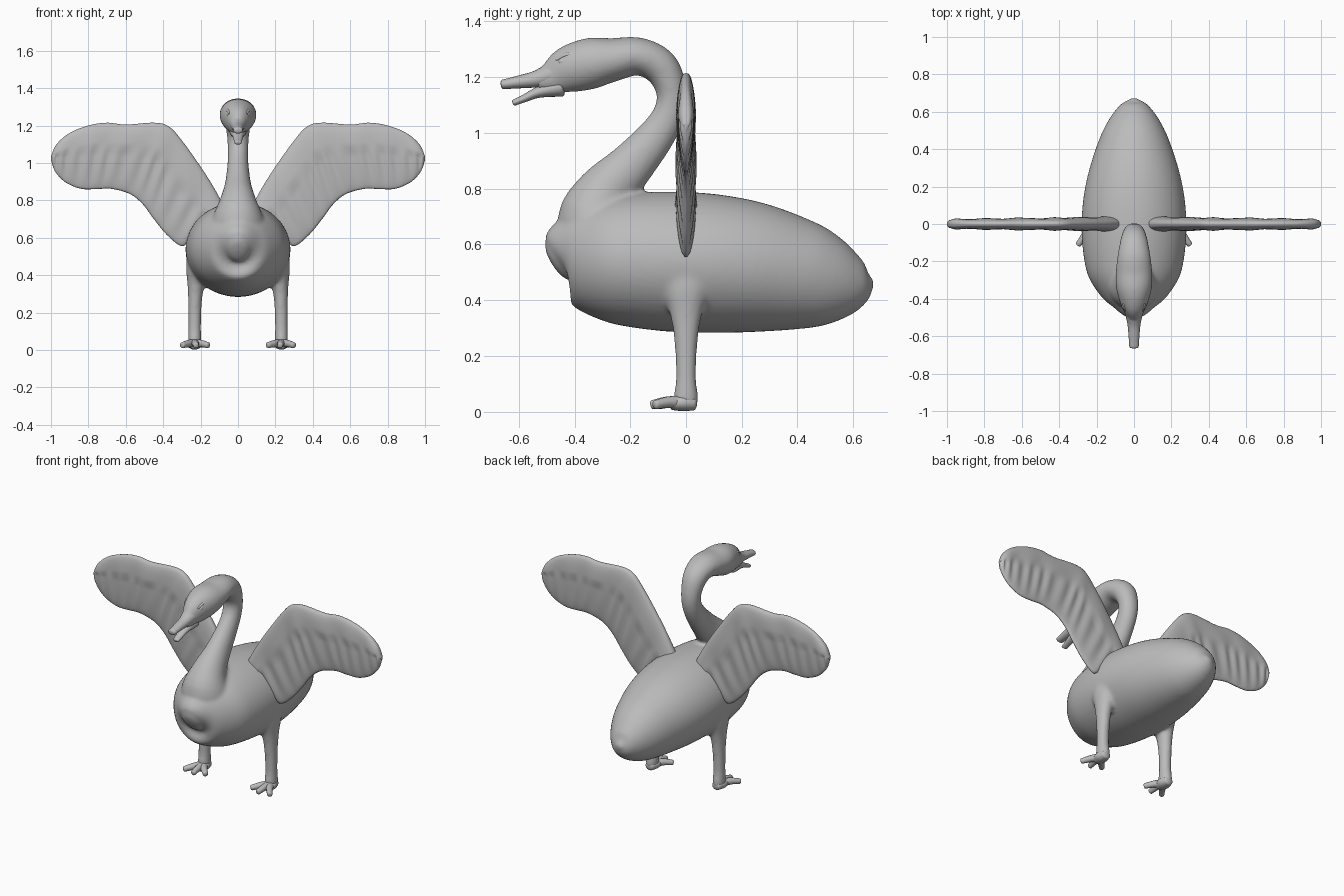
import bpy
import bmesh
import math
from mathutils import Vector

default_cube = bpy.data.objects.get("Cube")
if default_cube:
    bpy.data.objects.remove(default_cube, do_unlink=True)

# One plain material
grey = bpy.data.materials.new("plain grey")
grey.use_nodes = True
colour = (0.5, 0.5, 0.5, 1)
grey.diffuse_color = colour
shader = next(n for n in grey.node_tree.nodes if n.type == "BSDF_PRINCIPLED")
shader.inputs["Base Color"].default_value = colour
shader.inputs["Roughness"].default_value = 0.7


def interpolate(points, steps):
    """Smooth curve through tuples of any length."""
    result = []
    last = len(points) - 1
    for i in range(last):
        a, b = points[max(i - 1, 0)], points[i]
        c, d = points[i + 1], points[min(i + 2, last)]
        for k in range(steps):
            t = k / steps
            result.append(tuple(
                q + t / 2 * (r - p + t * (2 * p - 5 * q + 4 * r - s + t * (3 * (q - r) + s - p)))
                for p, q, r, s in zip(a, b, c, d)))
    result.append(tuple(points[last]))
    return result


def skin(bm, rings):
    """Join closed rings of points into a capped surface."""
    loops = [[bm.verts.new(p) for p in ring] for ring in rings]
    for low, high in zip(loops, loops[1:]):
        count = len(low)
        for i in range(count):
            j = (i + 1) % count
            bm.faces.new((low[i], low[j], high[j], high[i]))
    bm.faces.new(loops[0][::-1])
    bm.faces.new(loops[-1])


def tube(bm, stations, sides=20, steps=4, bulge=0.4):
    """Oval tube; each station is x, y, z, sideways radius, other radius."""
    path = interpolate(stations, steps)
    sections = []
    last = len(path) - 1
    for i, s in enumerate(path):
        ahead = Vector(path[min(i + 1, last)][:3])
        behind = Vector(path[max(i - 1, 0)][:3])
        sections.append((Vector(s[:3]), (ahead - behind).normalized(), s[3], s[4]))

    def rounded(section, sign):
        centre, along, rx, rv = section
        return [(centre + along * sign * bulge * min(rx, rv) * math.sin(a), along,
                 rx * math.cos(a), rv * math.cos(a)) for a in (0.5, 1, 1.4)]

    sections = rounded(sections[0], -1)[::-1] + sections + rounded(sections[-1], 1)
    rings = []
    for centre, along, rx, rv in sections:
        side = Vector((1, 0, 0))
        side = (side - along * side.dot(along)).normalized()
        up = along.cross(side)
        angles = [math.tau * k / sides for k in range(sides)]
        rings.append([centre + side * rx * math.cos(a) + up * rv * math.sin(a) for a in angles])
    skin(bm, rings)


def finish(bm, name):
    bmesh.ops.recalc_face_normals(bm, faces=bm.faces)
    mesh = bpy.data.meshes.new(name)
    bm.to_mesh(mesh)
    bm.free()
    mesh.materials.append(grey)
    mesh.shade_smooth()
    obj = bpy.data.objects.new(name, mesh)
    bpy.context.collection.objects.link(obj)
    return obj


# Body: y, bottom, top, half width
body = [(-.46, .46, .62, .06), (-.44, .42, .68, .11), (-.4, .375, .73, .165),
        (-.3, .33, .77, .235), (-.2, .305, .785, .265), (-.05, .287, .79, .28),
        (.1, .283, .78, .275), (.25, .283, .75, .25), (.4, .29, .695, .205),
        (.5, .302, .645, .165), (.58, .335, .59, .12), (.64, .385, .535, .07),
        (.665, .44, .485, .025)]
bm = bmesh.new()
tube(bm, [(0, y, (low + top) / 2, half, (top - low) / 2) for y, low, top, half in body], sides=48)

# Neck and head: y, z, half width, half depth
neck = [(-.29, .6, .16, .15), (-.315, .7, .14, .145), (-.285, .79, .1, .105),
        (-.205, .875, .072, .085), (-.11, .985, .057, .068), (-.06, 1.07, .055, .058),
        (-.052, 1.15, .06, .055), (-.09, 1.235, .073, .065), (-.17, 1.275, .088, .068),
        (-.26, 1.263, .098, .078), (-.34, 1.25, .096, .092), (-.42, 1.228, .074, .085),
        (-.48, 1.2, .047, .062), (-.53, 1.185, .034, .035)]
tube(bm, [(0, *s) for s in neck], sides=32)

# Legs: x, z, half width, half depth
leg = [(.2, .5, .075, .12), (.215, .42, .064, .085), (.225, .35, .046, .058),
       (.23, .25, .037, .042), (.232, .12, .034, .037), (.232, .05, .036, .045),
       (.232, .02, .03, .038)]
for side in (1, -1):
    tube(bm, [(side * x, 0, z, rx, ry) for x, z, rx, ry in leg])

bird = finish(bm, "body_neck_and_legs")
remesh = bird.modifiers.new("blend parts", "REMESH")
remesh.mode = "VOXEL"
remesh.voxel_size = 0.01
remesh.use_smooth_shade = True
relax = bird.modifiers.new("soften joints", "SMOOTH")
relax.factor = 0.5
relax.iterations = 10

# Open beak
bm = bmesh.new()
tube(bm, [(0, -.45, 1.22, .055, .055), (0, -.53, 1.195, .036, .032),
          (0, -.6, 1.183, .029, .023), (0, -.658, 1.174, .025, .017)])
finish(bm, "upper_beak")
bm = bmesh.new()
tube(bm, [(0, -.45, 1.165, .045, .035), (0, -.53, 1.146, .03, .02),
          (0, -.58, 1.124, .023, .014), (0, -.618, 1.108, .019, .011)])
finish(bm, "lower_beak")

# Wing: leading edge x, z then trailing edge x, z, from root to tip
wing = [(.07, .76, .25, .6), (.13, .87, .3, .555), (.2, .98, .38, .615),
        (.3, 1.12, .45, .7), (.37, 1.195, .51, .78), (.45, 1.215, .58, .835),
        (.6, 1.205, .68, .862), (.7, 1.215, .76, .86), (.8, 1.2, .84, .862),
        (.9, 1.16, .92, .895), (.97, 1.1, .975, .95), (1, 1.035, 1, 1.015)]


def build_wing(side, name):
    bm = bmesh.new()
    span = interpolate(wing, 8)
    chord_steps = 20
    rings = []
    for i, (lx, lz, tx, tz) in enumerate(span):
        s = i / (len(span) - 1)
        thick = 0.045 - 0.016 * s
        if s > 0.85:
            thick *= math.sqrt(max(1 - ((s - 0.85) / 0.16) ** 2, 0.02))
        feather = math.sin(math.tau * 13 * s)
        front, back = [], []
        for k in range(chord_steps + 1):
            u = (1 - math.cos(math.pi * k / chord_steps)) / 2
            # Rounded edge, raised coverts, then rippled flight feathers
            depth = thick * (4 * u * (1 - u)) ** 0.4 * (1 - 0.3 * u)
            ripple = 0.004 * feather * math.sin(math.pi * u)
            if u < 0.35:
                ripple = 0.003 * math.sin(math.tau * 6 * s) * math.sin(math.pi * u)
            else:
                depth *= 0.85
            x = side * (lx + (tx - lx) * u)
            z = lz + (tz - lz) * u
            front.append((x, -depth - ripple, z))
            back.append((x, depth + ripple, z))
        rings.append(front + back[-2:0:-1])
    skin(bm, rings)
    finish(bm, name)


for side, label in ((1, "left"), (-1, "right")):
    build_wing(side, label + "_wing")

    # Foot with three toes
    bm = bmesh.new()
    tube(bm, [(side * .232, .03, .03, .028, .025), (side * .232, -.01, .032, .04, .03),
              (side * .232, -.05, .03, .035, .024)])
    for x, y in ((.16, -.095), (.225, -.122), (.298, -.11)):
        middle = (x + .232) / 2
        tube(bm, [(side * .232, -.01, .034, .024, .024),
                  (side * middle, y / 2 - .01, .034, .02, .02),
                  (side * x, y, .025, .015, .016)], sides=12)
    finish(bm, label + "_foot")

    # Eye under a small brow
    bm = bmesh.new()
    bmesh.ops.create_uvsphere(bm, u_segments=16, v_segments=10, radius=0.015)
    bmesh.ops.scale(bm, vec=(0.7, 1.2, 0.9), verts=bm.verts)
    bmesh.ops.translate(bm, vec=(side * .053, -.44, 1.256), verts=bm.verts)
    tube(bm, [(side * .06, -.405, 1.282, .006, .006), (side * .052, -.435, 1.279, .009, .008),
              (side * .046, -.465, 1.262, .005, .005)], sides=10)
    finish(bm, label + "_eye")
